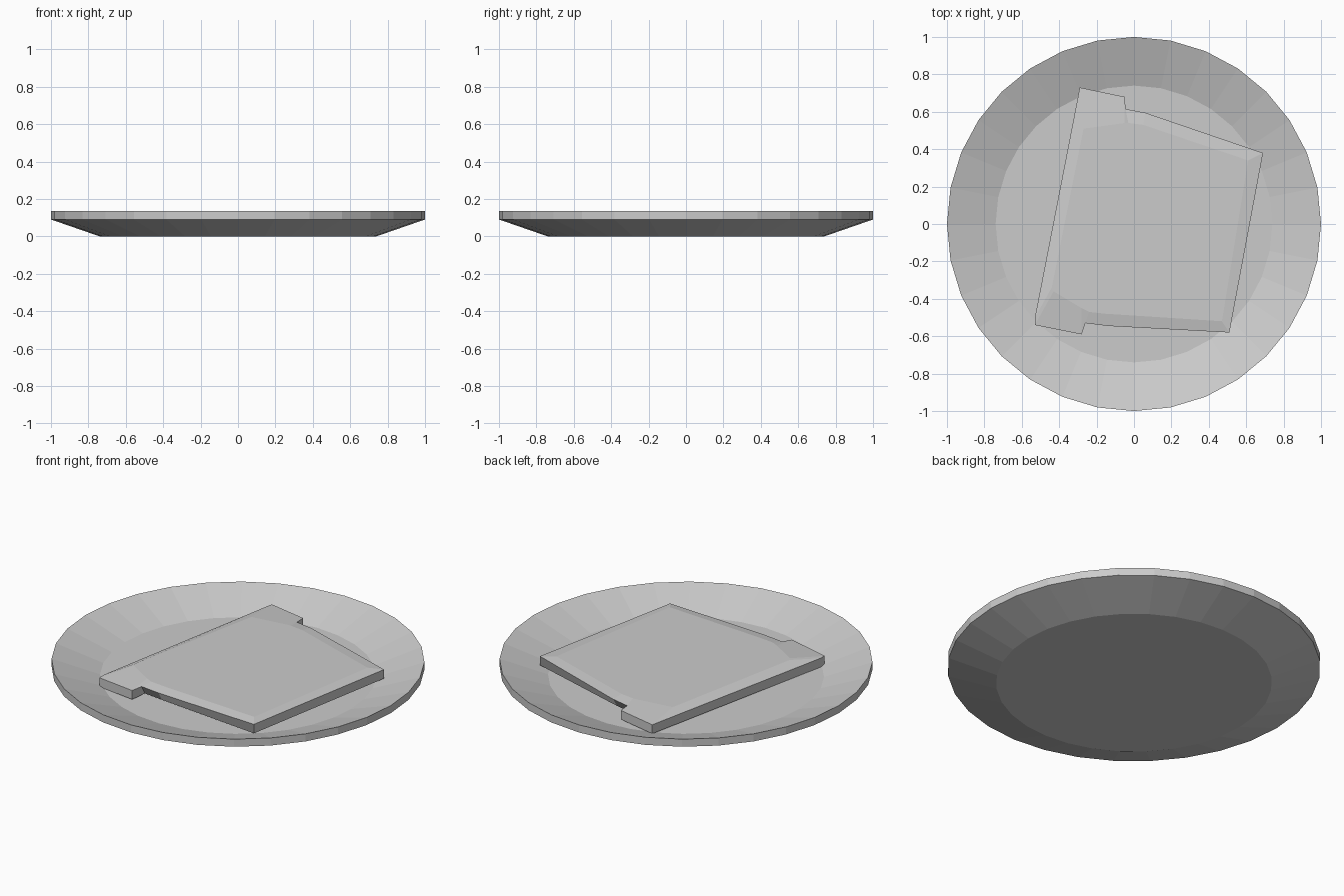
import bpy
import bmesh
from math import cos, sin, pi
from mathutils import Vector

if "Cube" in bpy.data.objects:
    bpy.data.objects.remove(bpy.data.objects["Cube"], do_unlink=True)

grey = bpy.data.materials.new("plain_grey")
grey.use_nodes = True
colour = (0.6, 0.6, 0.6, 1)
grey.diffuse_color = colour
grey.node_tree.nodes["Principled BSDF"].inputs["Base Color"].default_value = colour


def loft(name, rings):
    """Join closed rings of points with quads and cap both ends."""
    bm = bmesh.new()
    loops = [[bm.verts.new(p) for p in ring] for ring in rings]
    count = len(loops[0])
    for low, high in zip(loops, loops[1:]):
        for i in range(count):
            j = (i + 1) % count
            bm.faces.new((low[i], low[j], high[j], high[i]))
    bm.faces.new(loops[0][::-1])
    bm.faces.new(loops[-1])
    bmesh.ops.recalc_face_normals(bm, faces=bm.faces)
    mesh = bpy.data.meshes.new(name)
    bm.to_mesh(mesh)
    bm.free()
    mesh.materials.append(grey)
    obj = bpy.data.objects.new(name, mesh)
    bpy.context.collection.objects.link(obj)
    return obj


# Shallow plate: foot, underside, upright rim, sloping inside, floor
SIDES = 32
profile = [(0.74, 0), (1, 0.09), (1, 0.135), (0.74, 0.045)]
loft("plate", [[(r * cos(2 * pi * i / SIDES), r * sin(2 * pi * i / SIDES), z)
                for i in range(SIDES)] for r, z in profile])

# Folded cloth: outer top edge, counter-clockwise from the back tab
edge = [(-0.29, 0.73, 0.11), (-0.53, -0.50, 0.098), (-0.53, -0.54, 0.097),
        (-0.28, -0.59, 0.107), (-0.26, -0.53, 0.113), (-0.14, -0.545, 0.113),
        (0.51, -0.58, 0.114), (0.69, 0.38, 0.12), (0.06, 0.595, 0.116),
        (-0.045, 0.615, 0.114), (-0.05, 0.68, 0.112)]
# Raised flat middle, matched point for point to the edge
middle = [(-0.27, 0.51), (-0.44, -0.34), (-0.43, -0.36), (-0.28, -0.45),
          (-0.24, -0.47), (-0.15, -0.48), (0.47, -0.52), (0.61, 0.34),
          (0.05, 0.53), (-0.03, 0.54), (-0.05, 0.54)]
THICK = 0.053
base = [Vector(p) - Vector((0, 0, THICK)) for p in edge]
# The two notched sides are tucked under
for i in (4, 5, 8, 9):
    base[i].y *= 0.94
loft("folded_cloth", [base, edge, [(x, y, 0.125) for x, y in middle]])
